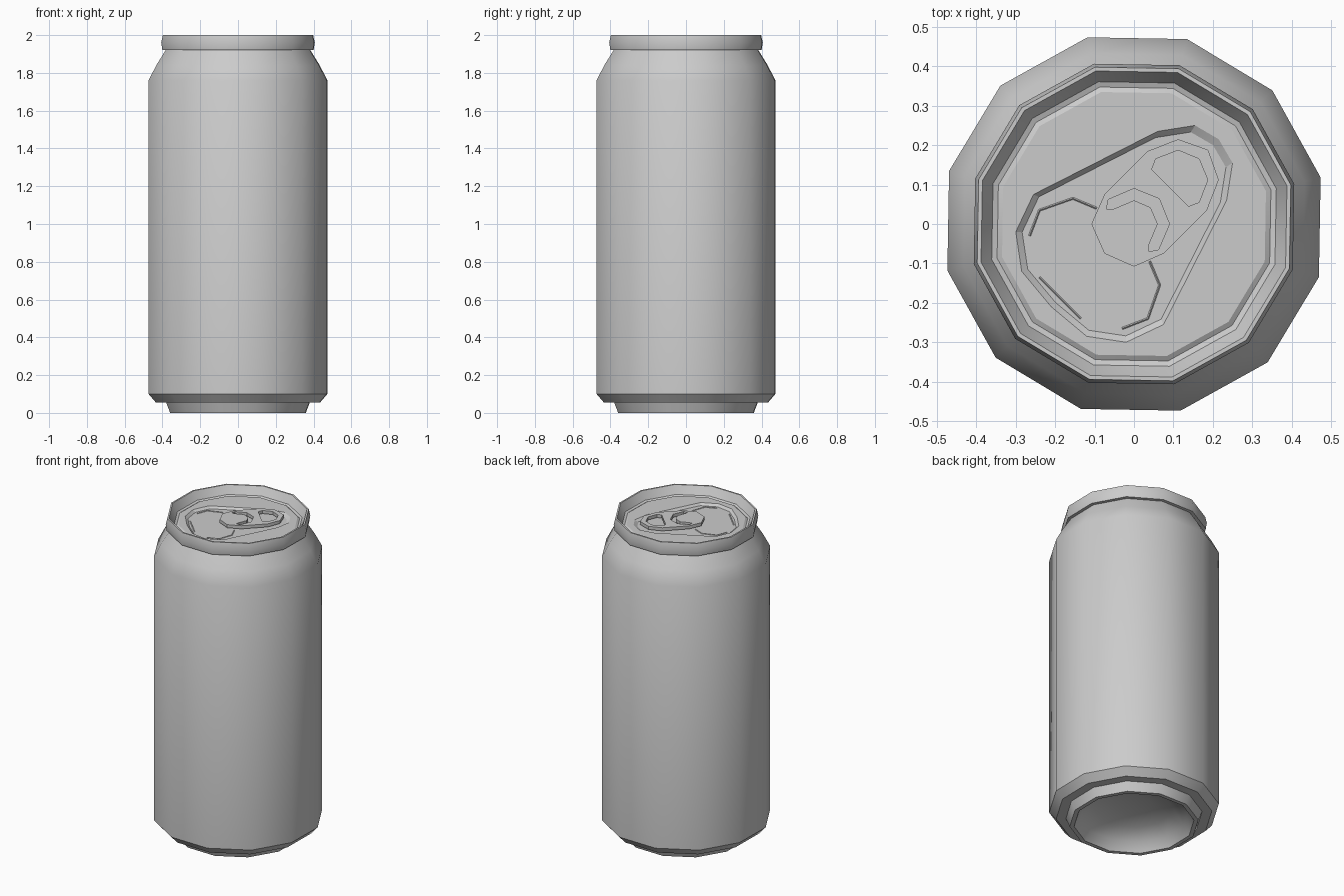
import bpy, bmesh, math

if "Cube" in bpy.data.objects:
    bpy.data.objects.remove(bpy.data.objects["Cube"])

SIDES, OFFSET = 12, math.radians(14)
PANEL_Z, FLOOR_Z = 1.953, 1.94


def ring(r):
    return [(r * math.cos(OFFSET + math.tau * i / SIDES),
             r * math.sin(OFFSET + math.tau * i / SIDES)) for i in range(SIDES)]


def diagonal(half):
    """Complete an outline that is symmetric about the line y = x."""
    return half + [(y, x) for x, y in reversed(half) if x != y]


def finish(name, mesh, angle=40):
    ob = bpy.data.objects.new(name, mesh)
    bpy.context.collection.objects.link(ob)
    bpy.ops.object.select_all(action='DESELECT')
    ob.select_set(True)
    bpy.context.view_layer.objects.active = ob
    bpy.ops.object.shade_smooth_by_angle(angle=math.radians(angle))
    return ob


def loft(name, loops, cap_first=False, cap_last=False, angle=40):
    """Skin a stack of loops, each given as (outline, z)."""
    bm = bmesh.new()
    rows = [[bm.verts.new((x, y, z)) for x, y in pts] for pts, z in loops]
    for a, b in zip(rows, rows[1:]):
        n = len(a)
        for i in range(n):
            j = (i + 1) % n
            bm.faces.new((a[i], a[j], b[j], b[i]))
    if cap_first:
        bm.faces.new(rows[0][::-1])
    if cap_last:
        bm.faces.new(rows[-1])
    mesh = bpy.data.meshes.new(name)
    bm.to_mesh(mesh)
    bm.free()
    return finish(name, mesh, angle)


def curve_part(name, outlines, z, extrude=0.0, bevel=0.0, closed=True):
    """Filled flat plate with holes (closed) or thin wires (open)."""
    cu = bpy.data.curves.new(name + "_curve", 'CURVE')
    cu.dimensions = '2D' if closed else '3D'
    cu.fill_mode = 'BOTH' if closed else 'FULL'
    cu.extrude, cu.bevel_depth, cu.bevel_resolution = extrude, bevel, 0
    for pts in outlines:
        sp = cu.splines.new('POLY')
        sp.points.add(len(pts) - 1)
        for p, (x, y) in zip(sp.points, pts):
            p.co = (x, y, 0, 1)
        sp.use_cyclic_u = closed
    tmp = bpy.data.objects.new(name + "_curve", cu)
    bpy.context.collection.objects.link(tmp)
    deps = bpy.context.evaluated_depsgraph_get()
    mesh = bpy.data.meshes.new_from_object(tmp.evaluated_get(deps))
    bpy.data.objects.remove(tmp)
    ob = finish(name, mesh)
    ob.location.z = z
    return ob


# Can body: domed base, foot, wall, shoulder, rolled rim, down to the lid
profile = [(0.10, 0.125), (0.22, 0.10), (0.31, 0.055), (0.345, 0.0), (0.37, 0.0),
           (0.392, 0.055), (0.448, 0.055), (0.488, 0.10), (0.488, 1.76),
           (0.446, 1.84), (0.395, 1.92), (0.413, 1.922), (0.419, 1.96),
           (0.41, 2.0), (0.40, 2.0), (0.392, 1.985), (0.372, 1.95),
           (0.358, 1.945), (0.345, PANEL_Z)]
loft("can_body", [(ring(r), z) for r, z in profile], cap_first=True)

# Lid panel with the teardrop recess
teardrop = diagonal([(-0.21, -0.21), (-0.285, -0.12), (-0.30, -0.02), (-0.255, 0.075),
                     (0.06, 0.235), (0.155, 0.25), (0.215, 0.215)])
inner = [(-0.03 + (x + 0.03) * 0.94, -0.03 + (y + 0.03) * 0.94) for x, y in teardrop]
curve_part("lid_panel", [ring(0.345), teardrop], PANEL_Z)
loft("lid_recess", [(teardrop[::-1], PANEL_Z), (inner[::-1], FLOOR_Z)], angle=20)
curve_part("lid_recess_floor", [inner], FLOOR_Z)

# Score lines around the mouth
side = [(-0.265, -0.03), (-0.24, 0.035), (-0.155, 0.065), (-0.095, 0.04)]
curve_part("mouth_score", [side, [(y, x) for x, y in side],
                           [(-0.24, -0.135), (-0.135, -0.24)]],
           FLOOR_Z, bevel=0.003, closed=False)

# Pull tab with finger hole and curved slot
tab = diagonal([(-0.075, -0.075), (-0.108, 0.0), (-0.075, 0.075),
                (0.035, 0.185), (0.112, 0.215), (0.188, 0.188)])
finger_hole = diagonal([(0.045, 0.138), (0.055, 0.165), (0.112, 0.187), (0.165, 0.165)])
slot = diagonal([(0.042, 0.042), (0.0, 0.06), (-0.052, 0.038), (-0.07, 0.038),
                 (-0.065, 0.062), (0.0, 0.09), (0.064, 0.064)])
curve_part("pull_tab", [tab, finger_hole, slot], 1.962, extrude=0.010)

# Post that joins the tab to the lid
post = [(x * 0.1, y * 0.1) for x, y in ring(0.4)]
loft("tab_post", [(post, FLOOR_Z), (post, 1.958)])
